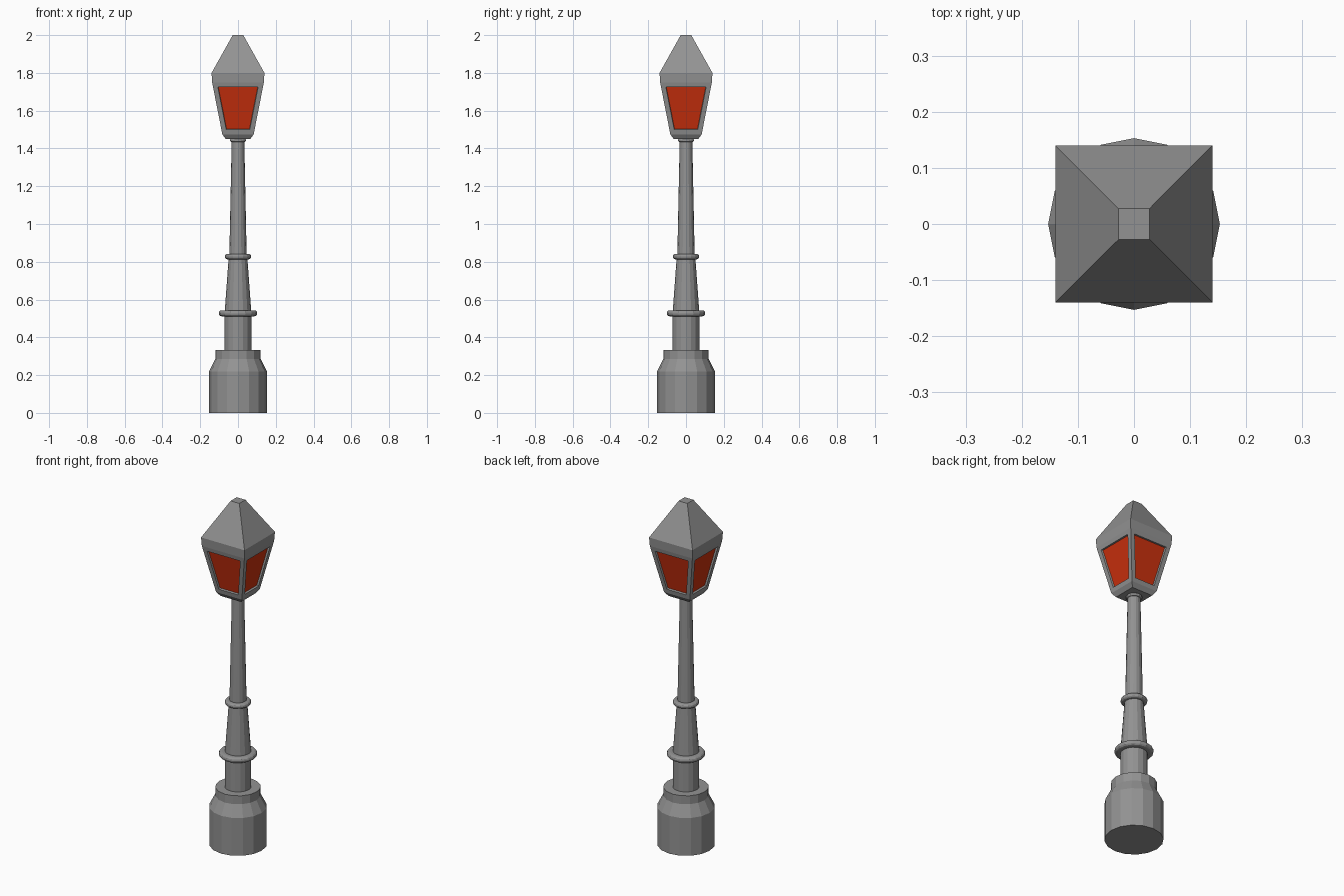
import bpy, bmesh, math

if "Cube" in bpy.data.objects:
    bpy.data.objects.remove(bpy.data.objects["Cube"])


def material(name, rgb):
    m = bpy.data.materials.new(name)
    m.diffuse_color = (*rgb, 1)
    m.use_nodes = True
    m.node_tree.nodes["Principled BSDF"].inputs["Base Color"].default_value = m.diffuse_color
    return m


iron = material("grey iron", (0.29, 0.29, 0.29))
glass = material("orange red glass", (0.60, 0.03, 0.004))


def finish(bm, name, mats):
    me = bpy.data.meshes.new(name)
    bm.to_mesh(me)
    bm.free()
    for m in mats:
        me.materials.append(m)
    ob = bpy.data.objects.new(name, me)
    bpy.context.collection.objects.link(ob)
    return ob


def stack(profile, sides, turn=0.0):
    """Capped stack of regular polygons from (radius, z) pairs."""
    bm = bmesh.new()
    rings = []
    for r, z in profile:
        angles = [turn + 2 * math.pi * i / sides for i in range(sides)]
        rings.append([bm.verts.new((r * math.cos(a), r * math.sin(a), z)) for a in angles])
    for lo, hi in zip(rings, rings[1:]):
        for i in range(sides):
            j = (i + 1) % sides
            bm.faces.new((lo[i], lo[j], hi[j], hi[i]))
    bm.faces.new(rings[0][::-1])
    bm.faces.new(rings[-1])
    bm.normal_update()
    return bm


def collar(name, r, z, h):
    """Rounded ring around the post."""
    pts = [(r + h * (0.5 * math.cos(a) - 0.5), z + h * 0.5 * math.sin(a))
           for a in (math.radians(d) for d in range(-90, 91, 30))]
    finish(stack(pts, 16), name, [iron])


# Pedestal and post
finish(stack([(0.153, 0), (0.153, 0.22), (0.12, 0.285), (0.12, 0.334)], 16), "pedestal", [iron])
finish(stack([(0.071, 0.33), (0.071, 0.527), (0.049, 0.827), (0.046, 0.828),
              (0.033, 1.455)], 16), "post", [iron])
collar("lower_collar", 0.102, 0.527, 0.032)
collar("upper_collar", 0.07, 0.827, 0.028)
collar("lantern_collar", 0.043, 1.443, 0.016)

# Lantern: square stack with recessed glass in its tall sides
q = math.sqrt(2)
bm = stack([(h * q, z) for h, z in [(0.066, 1.451), (0.083, 1.475), (0.137, 1.75),
                                    (0.14, 1.80), (0.028, 2.0)]], 4, math.pi / 4)
panes = [f for f in bm.faces if 1.55 < f.calc_center_median().z < 1.7]
bmesh.ops.inset_individual(bm, faces=panes, thickness=0.025, use_even_offset=True)
bmesh.ops.inset_individual(bm, faces=panes, thickness=0.002, depth=-0.01, use_even_offset=True)
for f in panes:
    f.material_index = 1
finish(bm, "lantern", [iron, glass])
